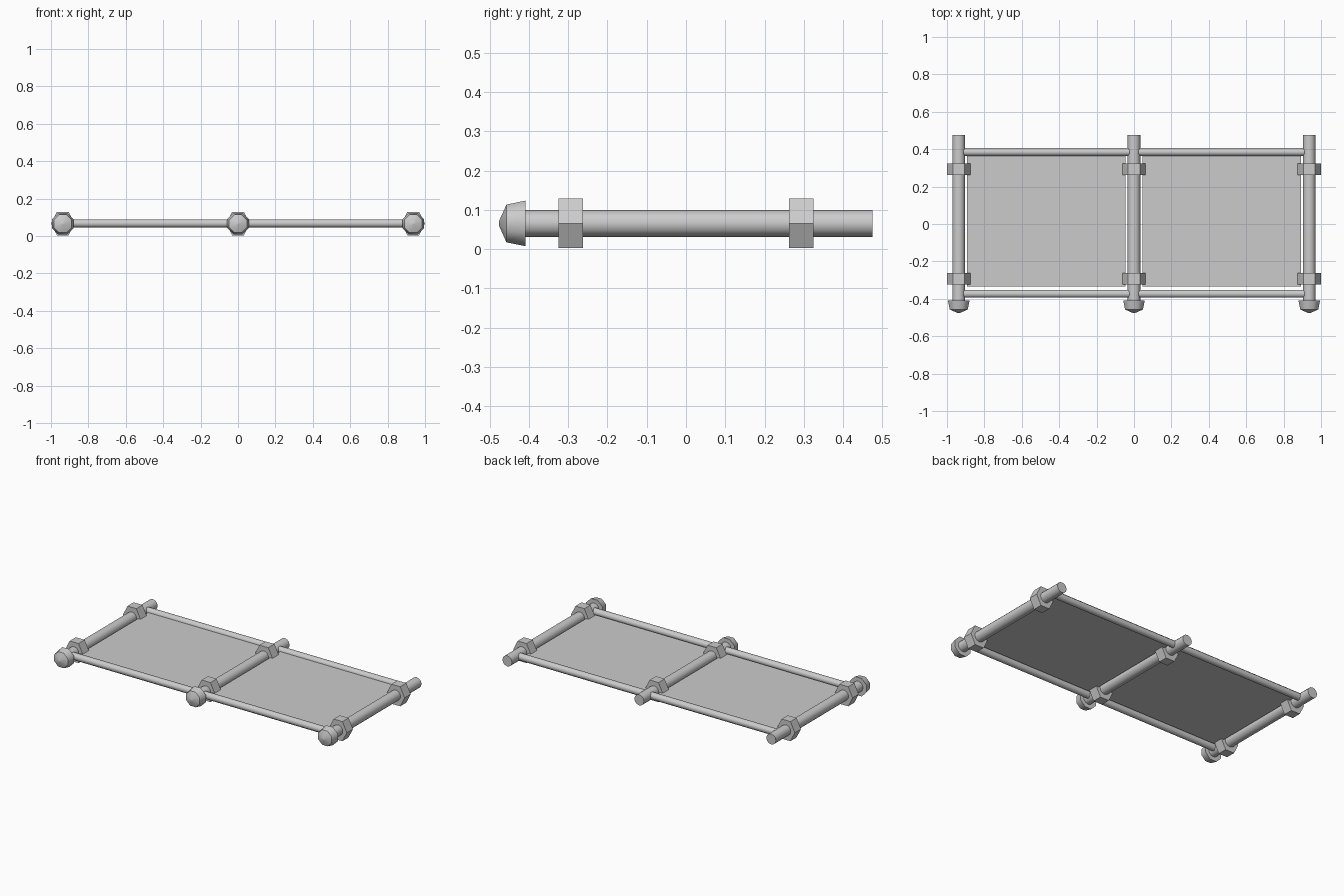
import bpy, bmesh, math
from mathutils import Matrix

if "Cube" in bpy.data.objects:
    bpy.data.objects.remove(bpy.data.objects["Cube"])

ZC = 0.0655


def finish(name, bm, smooth=True):
    bmesh.ops.recalc_face_normals(bm, faces=bm.faces)
    me = bpy.data.meshes.new(name)
    bm.to_mesh(me)
    bm.free()
    ob = bpy.data.objects.new(name, me)
    bpy.context.collection.objects.link(ob)
    if smooth:
        bpy.ops.object.select_all(action='DESELECT')
        ob.select_set(True)
        bpy.context.view_layer.objects.active = ob
        bpy.ops.object.shade_smooth_by_angle(angle=math.radians(50))
    return ob


def lathe(name, axis, centre, profile, sides, phase=0.0, squash=1.0, smooth=True):
    """Closed solid from (position, radius) rings along the x or y axis."""
    bm = bmesh.new()
    rings = []
    for pos, r in profile:
        ring = []
        for i in range(sides):
            a = phase + i * math.tau / sides
            u, w = r * math.cos(a), r * math.sin(a) * squash
            co = (pos, centre[1] + u, centre[2] + w) if axis == 'x' else \
                 (centre[0] + u, pos, centre[2] + w)
            ring.append(bm.verts.new(co))
        rings.append(ring)
    for a, b in zip(rings, rings[1:]):
        for i in range(sides):
            j = (i + 1) % sides
            bm.faces.new((a[i], a[j], b[j], b[i]))
    bm.faces.new(rings[0])
    bm.faces.new(rings[-1])
    return finish(name, bm, smooth)


def box(name, x0, x1, y0, y1, z0, z1):
    bm = bmesh.new()
    bmesh.ops.create_cube(bm, size=1, matrix=Matrix.Translation(
        ((x0 + x1) / 2, (y0 + y1) / 2, (z0 + z1) / 2)) @ Matrix.Diagonal(
        (x1 - x0, y1 - y0, z1 - z0, 1)))
    return finish(name, bm, False)


# Cross bars with hexagonal collars and rounded end caps
for label, x in (("left", -0.937), ("middle", 0), ("right", 0.937)):
    c = (x, 0, ZC)
    lathe(f"{label}_bar", 'y', c, [(-0.43, 0.034), (0.475, 0.034)], 12)
    for end, y in (("front", -0.293), ("back", 0.293)):
        lathe(f"{label}_{end}_collar", 'y', c, [(y - 0.031, 0.0628), (y + 0.031, 0.0628)],
              6, squash=1.155, smooth=False)
    lathe(f"{label}_cap", 'y', c,
          [(-0.476, 0.006), (-0.457, 0.052), (-0.409, 0.0625)], 8, phase=math.pi / 8)

# Long rails and the sheet panels, one set per bay
for label, s in (("left", -1), ("right", 1)):
    for end, y in (("front", -0.373), ("back", 0.385)):
        lathe(f"{label}_{end}_rail", 'x', (0, y, 0.067),
              [(s * 0.012, 0.0225), (s * 0.918, 0.0225)], 8, phase=math.pi / 8)
    xs = sorted((s * 0.045, s * 0.893))
    box(f"{label}_panel", *xs, -0.335, 0.366, 0.064, 0.068)
